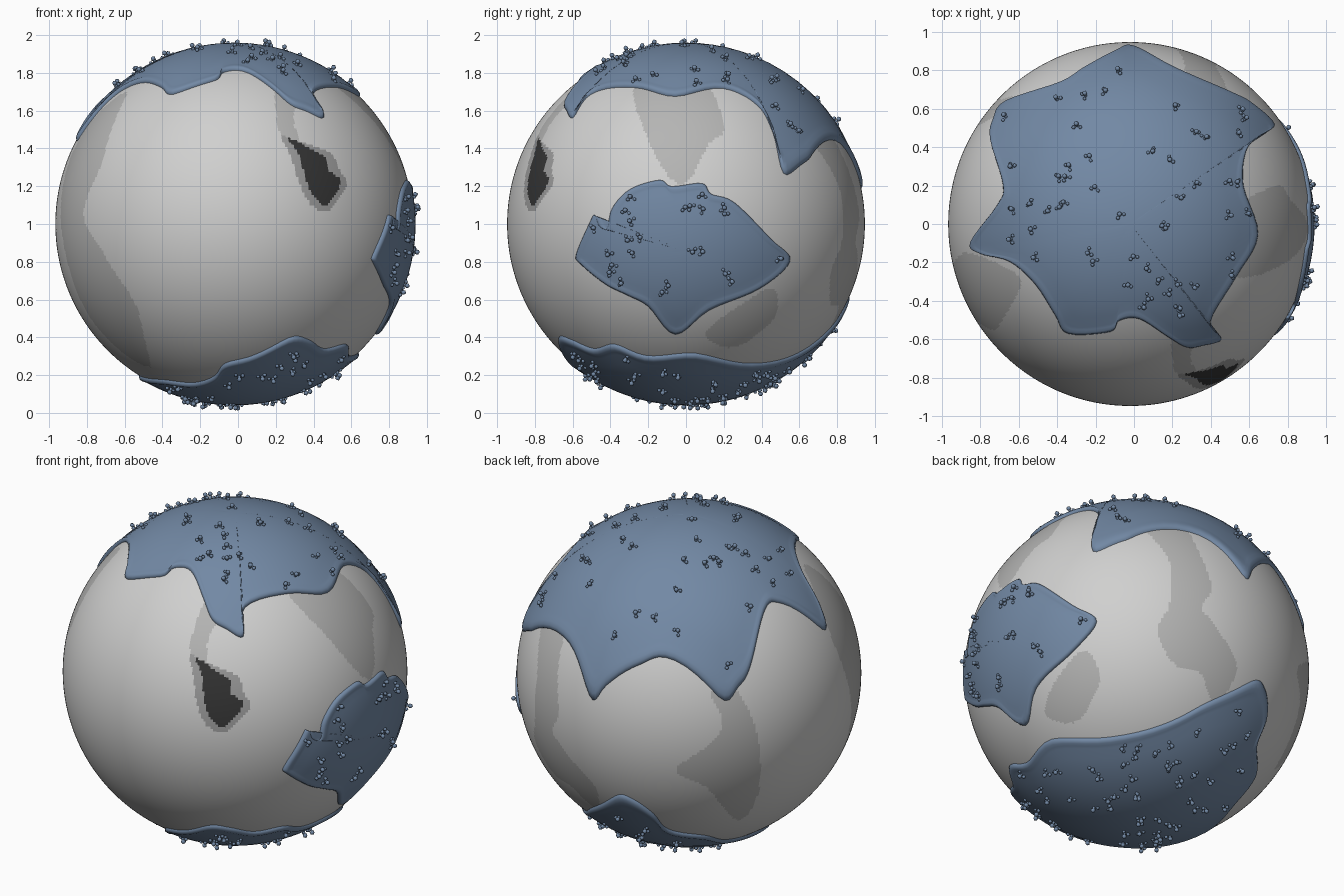
import bpy, bmesh, math, random
from mathutils import Vector, Matrix

if "Cube" in bpy.data.objects:
    bpy.data.objects.remove(bpy.data.objects["Cube"])

random.seed(4)
CENTRE, R = Vector((-0.02, 0, 1.0)), 0.947


def material(name, rgb):
    m = bpy.data.materials.new(name)
    m.diffuse_color = (*rgb, 1)
    m.use_nodes = True
    m.node_tree.nodes["Principled BSDF"].inputs["Base Color"].default_value = m.diffuse_color
    return m


PALE = material("pale grey", (0.63, 0.63, 0.625))
BAND = material("mid grey", (0.46, 0.46, 0.455))
HALO = material("halo grey", (0.33, 0.33, 0.33))
DARK = material("dark spot", (0.035, 0.035, 0.035))
BLUE = material("slate blue", (0.17, 0.25, 0.375))


def frame(az, el):
    """Right, up and outward axes of a view direction in degrees."""
    a, e = math.radians(az), math.radians(el)
    return (Vector((-math.sin(a), math.cos(a), 0)),
            Vector((-math.cos(a) * math.sin(e), -math.sin(a) * math.sin(e), math.cos(e))),
            Vector((math.cos(a) * math.cos(e), math.sin(a) * math.cos(e), math.sin(e))))


def direction(fr, u, v):
    """Unit direction of a point on the disc seen from a view."""
    k = min(1, 0.985 / max(math.hypot(u, v), 1e-6))
    u, v = u * k, v * k
    return fr[0] * u + fr[1] * v + fr[2] * math.sqrt(1 - u * u - v * v)


def smooth(pts, n=6):
    """Closed Catmull-Rom curve through 2D points."""
    out, k = [], len(pts)
    for i in range(k):
        a, b, c, d = (Vector(pts[(i + j) % k]) for j in (-1, 0, 1, 2))
        for s in range(n):
            t = s / n
            out.append(0.5 * (2 * b + (c - a) * t + (2 * a - 5 * b + 4 * c - d) * t * t
                              + (3 * b - a - 3 * c + d) * t ** 3))
    return out


def inside(poly, x, y):
    hit = False
    for p, q in zip(poly, poly[1:] + poly[:1]):
        if (p[1] > y) != (q[1] > y) and x < (q[0] - p[0]) * (y - p[1]) / (q[1] - p[1]) + p[0]:
            hit = not hit
    return hit


def finish(bm, name, mats):
    me = bpy.data.meshes.new(name)
    bm.to_mesh(me)
    bm.free()
    for m in mats:
        me.materials.append(m)
    for p in me.polygons:
        p.use_smooth = True
    bpy.context.collection.objects.link(bpy.data.objects.new(name, me))


# globe
bm = bmesh.new()
bmesh.ops.create_uvsphere(bm, u_segments=430, v_segments=212, radius=1)
mids = [(f, f.calc_center_median()) for f in bm.faces]


def paint(slot, az, el, pts):
    """Colour the globe faces inside an outline seen from one direction."""
    fr = frame(az, el)
    poly = [(p[0], p[1]) for p in smooth(pts)]
    u0, u1 = min(p[0] for p in poly), max(p[0] for p in poly)
    v0, v1 = min(p[1] for p in poly), max(p[1] for p in poly)
    for f, c in mids:
        u, v = c.dot(fr[0]), c.dot(fr[1])
        if u0 < u < u1 and v0 < v < v1 and c.dot(fr[2]) > 0 and inside(poly, u, v):
            f.material_index = slot


# darker bands: right upper, right lower, back right, back left, left, neck above the spot
paint(1, 0, 0, [(-.28, .78), (-.21, .47), (-.08, .25), (.02, .25), (.13, .45), (.21, .53), (.1, .78)])
paint(1, 0, 0, [(.49, -.36), (.49, -.53), (.27, -.69), (.11, -.61), (.31, -.45)])
paint(1, 50, -30, [(.01, .9), (.19, .65), (.19, .4), (.12, .25), (.22, .05), (.37, 0), (.45, -.18),
                   (.58, .03), (.46, .27), (.38, .38), (.43, .53), (.24, .9)])
paint(1, 126, 20.5, [(.11, -.03), (.18, -.22), (.09, -.35), (-.09, -.5), (.09, -.61), (.27, -.82),
                     (.39, -.64), (.38, -.29), (.26, -.03)])
paint(1, 205, 0, [(-.24, .4), (.02, .74), (.21, .37), (.13, .05), (.29, -.16), (.4, -.48), (.14, -.8),
                  (-.07, -.57), (-.13, -.2)])
paint(1, -90, 0, [(.23, .75), (.27, .46), (.36, .45), (.33, .6), (.38, .73)])
# dark spot and its halo
paint(2, -90, 0, [(.26, .49), (.33, .47), (.53, .4), (.59, .3), (.63, .22), (.53, .08), (.45, .09), (.38, .19),
                  (.31, .39)])
paint(3, -90, 0, [(.3, .48), (.43, .42), (.51, .37), (.53, .3), (.595, .235), (.52, .106), (.47, .13),
                  (.41, .22), (.36, .39)])
bmesh.ops.transform(bm, matrix=Matrix.Translation(CENTRE) @ Matrix.Scale(R, 4), verts=bm.verts)
finish(bm, "globe", [PALE, BAND, HALO, DARK])


def knobs(name, fr, poly, count):
    """Scattered tiny stalked knobs with low pebbles beside them."""
    bm = bmesh.new()
    while count:
        u, v = random.uniform(-1, 1), random.uniform(-1, 1)
        if not (inside(poly, u, v) and inside(poly, u * 1.06, v * 1.06)) or u * u + v * v > 0.95:
            continue
        count -= 1
        n = direction(fr, u, v)
        base = (Matrix.Translation(CENTRE + n * (R + 0.012)) @ n.to_track_quat('Z', 'Y').to_matrix().to_4x4()
                @ Matrix.Rotation(random.uniform(0, 6.28), 4, 'Z'))
        tall = random.uniform(0.014, 0.026)
        bmesh.ops.create_cone(bm, segments=6, radius1=.009, radius2=.006, depth=tall + .01,
                              matrix=base @ Matrix.Translation((0, 0, tall / 2 - .005)))
        for x, y, z, r in ((0, 0, tall, .014), (.021, .004, .006, .011), (-.012, .019, .003, .01)):
            bmesh.ops.create_icosphere(bm, subdivisions=1, radius=r, matrix=base @ Matrix.Translation((x, y, z)))
    finish(bm, name, [BLUE])


def patch(name, az, el, pts, mid, count):
    """Raised plate over the globe with a rounded lip along its outline."""
    fr, edge, mid = frame(az, el), smooth(pts, 5), Vector(mid)
    rings = [(i / 12, None, 0.013) for i in range(1, 12)]
    rings += [(1, d, h) for d, h in ((.05, .013), (.036, .014), (.022, .018), (.01, .016),
                                     (.001, .006), (0, -.012))]
    bm = bmesh.new()
    prev, hub = None, bm.verts.new(CENTRE + direction(fr, *mid) * (R + 0.013))
    for t, d, h in rings:
        row = []
        for p in edge:
            length = (p - mid).length
            k = t * (1 - 0.055 / length) if d is None else 1 - d / length
            row.append(bm.verts.new(CENTRE + direction(fr, *(mid + (p - mid) * k)) * (R + h)))
        for i in range(len(row)):
            j = (i + 1) % len(row)
            bm.faces.new((prev[i], row[i], row[j], prev[j]) if prev else (hub, row[i], row[j]))
        prev = row
    bmesh.ops.recalc_face_normals(bm, faces=bm.faces)
    bm.normal_update()
    if hub.normal.dot(hub.co - CENTRE) < 0:
        bmesh.ops.reverse_faces(bm, faces=bm.faces)
    finish(bm, name + "_patch", [BLUE])
    knobs(name + "_knobs", fr, [(p[0], p[1]) for p in edge], count)


# outlines are in globe radii, as seen along each patch's axis
patch("top", -90, 90, [
    (.02, .975), (.24, .86), (.56, .72), (.67, .66), (.79, .545), (.71, .485), (.635, .4), (.62, .21),
    (.7, -.06), (.58, -.29), (.44, -.53), (.5, -.63), (.4, -.665), (.31, -.675), (.21, -.62), (.05, -.52),
    (-.06, -.53), (-.11, -.59), (-.34, -.6), (-.41, -.5), (-.52, -.33), (-.66, -.206), (-.82, -.163),
    (-.875, -.1), (-.73, .1), (-.695, .21), (-.765, .46), (-.75, .575), (-.68, .675), (-.38, .78),
    (-.25, .86), (-.08, .95)], (0, 0), 52)
patch("right", 0, 0, [
    (-.147, .245), (-.08, .21), (.09, .227), (.14, .168), (.27, .12), (.475, -.085), (.58, -.205),
    (.41, -.36), (.13, -.48), (-.06, -.615), (-.21, -.46), (-.32, -.4), (-.45, -.335), (-.59, -.22),
    (-.61, -.165), (-.535, .01), (-.51, .05), (-.485, -.01), (-.44, -.02), (-.41, .09), (-.31, .195)],
    (0, -.15), 24)
patch("bottom", -90, -90, [
    (-.112, -.905), (.099, -.815), (.25, -.68), (.51, -.367), (.69, -.0575), (.64, .232), (.625, .4),
    (.5, .517), (.418, .639), (.305, .71), (.084, .666), (-.053, .625), (-.11, .52), (-.22, .41),
    (-.41, .28), (-.53, 0), (-.483, -.3), (-.474, -.509), (-.334, -.684), (-.311, -.801), (-.228, -.882)],
    (0, .05), 65)
